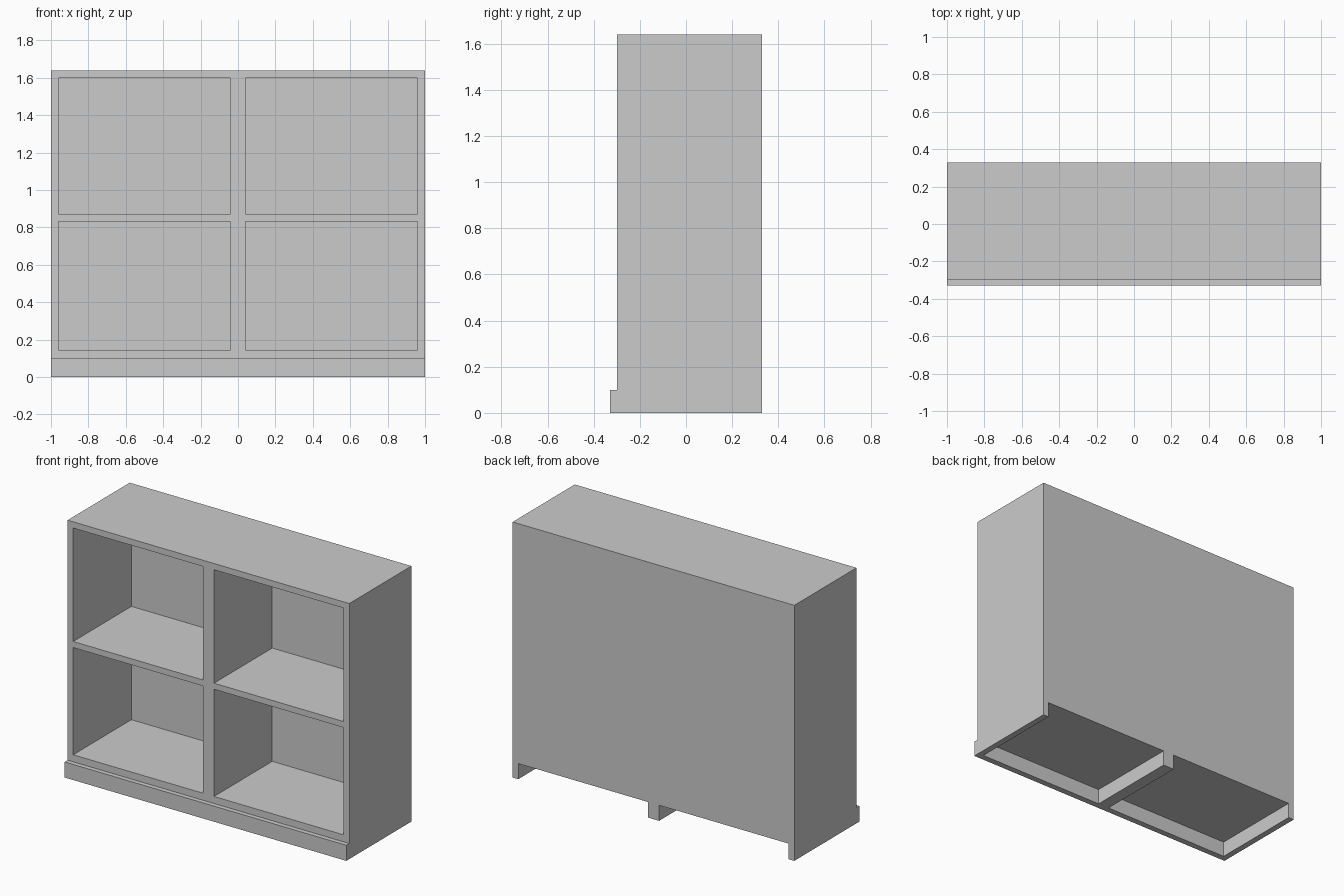
import bpy
import bmesh

cube = bpy.data.objects.get("Cube")
if cube:
    bpy.data.objects.remove(cube, do_unlink=True)

grey = bpy.data.materials.new("light grey")
grey.use_nodes = True
colour = (0.6, 0.6, 0.6, 1)
grey.diffuse_color = colour
grey.node_tree.nodes["Principled BSDF"].inputs["Base Color"].default_value = colour

# Overall dimensions
HALF_W, FRONT, BACK, HEIGHT = 1.0, -0.30, 0.33, 1.64
TOE, PLINTH_H, BOARD = -0.33, 0.10, 0.04
INNER_BACK = BACK - BOARD


def extrude_profile(name, profile, x0, x1):
    """Extrude a closed (y, z) outline along x."""
    bm = bmesh.new()
    face = bm.faces.new([bm.verts.new((x0, y, z)) for y, z in profile])
    result = bmesh.ops.extrude_face_region(bm, geom=[face])
    verts = [v for v in result["geom"] if isinstance(v, bmesh.types.BMVert)]
    bmesh.ops.translate(bm, verts=verts, vec=(x1 - x0, 0, 0))
    bmesh.ops.recalc_face_normals(bm, faces=bm.faces)
    mesh = bpy.data.meshes.new(name)
    bm.to_mesh(mesh)
    bm.free()
    mesh.materials.append(grey)
    obj = bpy.data.objects.new(name, mesh)
    bpy.context.collection.objects.link(obj)
    return obj


def board(name, x0, x1, y0, y1, z0, z1):
    return extrude_profile(name, [(y0, z0), (y1, z0), (y1, z1), (y0, z1)], x0, x1)


# Uprights: two sides and a double-thickness divider, each with a toe at the foot
upright = [(TOE, 0), (BACK, 0), (BACK, HEIGHT), (FRONT, HEIGHT),
           (FRONT, PLINTH_H), (TOE, PLINTH_H)]
for name, x0, x1 in (("right_side", -HALF_W, BOARD - HALF_W),
                     ("centre_divider", -BOARD, BOARD),
                     ("left_side", HALF_W - BOARD, HALF_W)):
    extrude_profile(name, upright, x0, x1)

# Horizontal boards, back panel and plinth of each bay
for side, x0, x1 in (("right", BOARD - HALF_W, -BOARD),
                     ("left", BOARD, HALF_W - BOARD)):
    board(side + "_plinth", x0, x1, TOE, TOE + BOARD, 0, PLINTH_H)
    board(side + "_back_panel", x0, x1, INNER_BACK, BACK, PLINTH_H, HEIGHT)
    for part, z0, z1 in (("bottom", PLINTH_H, 0.145),
                         ("shelf", 0.833, 0.872),
                         ("top", HEIGHT - BOARD, HEIGHT)):
        board(side + "_" + part, x0, x1, FRONT, INNER_BACK, z0, z1)
